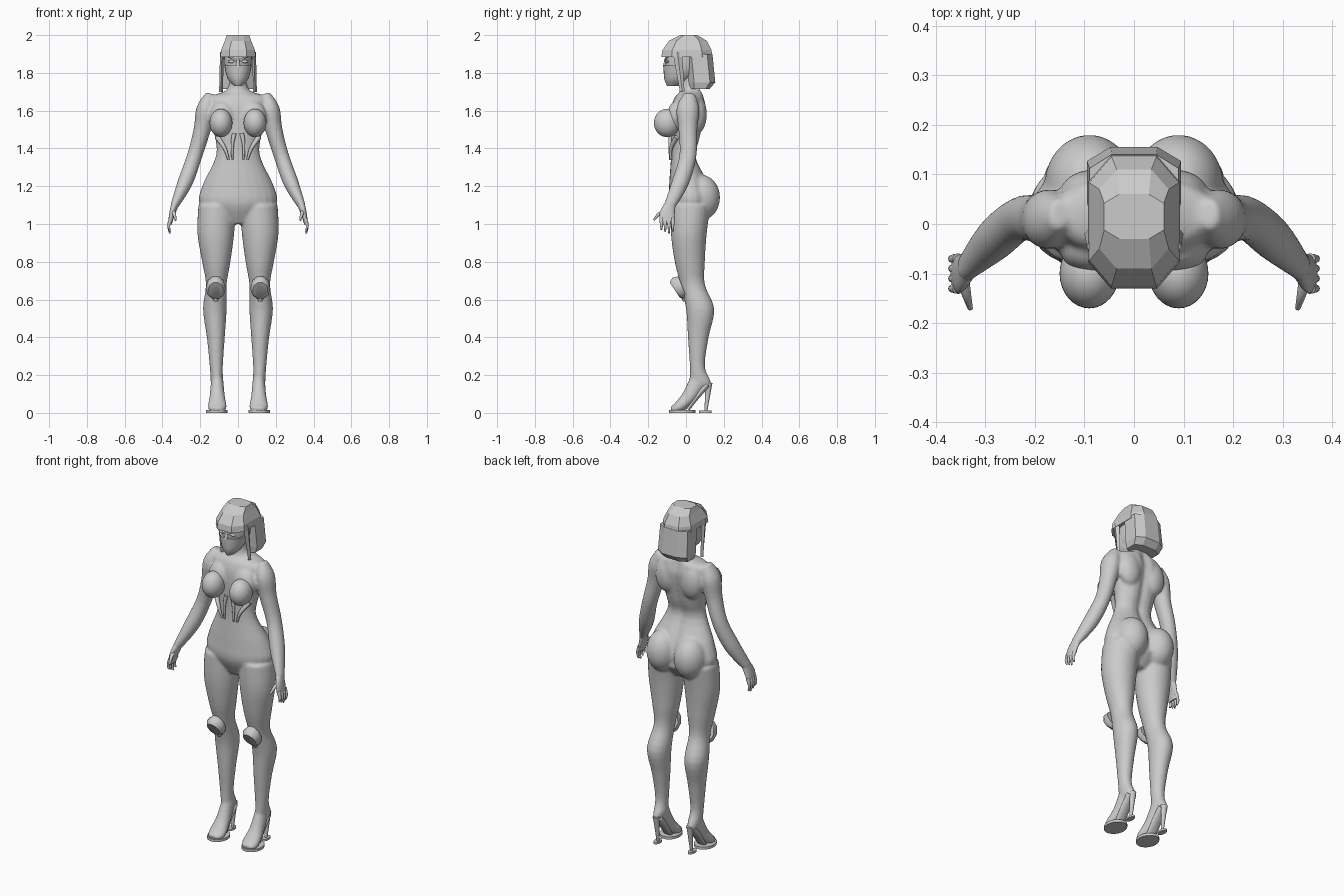
import bpy, bmesh
from math import sin, cos, pi, exp
from mathutils import Vector, Matrix

if "Cube" in bpy.data.objects:
    bpy.data.objects.remove(bpy.data.objects["Cube"])

colour = (.6, .6, .6, 1)
grey = bpy.data.materials.new("Plain grey")
grey.use_nodes = True
grey.diffuse_color = colour
grey.node_tree.nodes["Principled BSDF"].inputs["Base Color"].default_value = colour


def finish(bm, name, smooth=True):
    """Turn a bmesh into a named grey object."""
    bmesh.ops.recalc_face_normals(bm, faces=bm.faces)
    mesh = bpy.data.meshes.new(name)
    bm.to_mesh(mesh)
    bm.free()
    mesh.materials.append(grey)
    obj = bpy.data.objects.new(name, mesh)
    bpy.context.collection.objects.link(obj)
    if smooth:
        bpy.ops.object.select_all(action="DESELECT")
        obj.select_set(True)
        bpy.context.view_layer.objects.active = obj
        bpy.ops.object.shade_smooth_by_angle(angle=pi / 4)
    return obj


def blend(before, start, end, after, t):
    """Catmull-Rom value between start and end."""
    slope_in, slope_out = (end - before) / 2, (after - start) / 2
    ease = t * t * (3 - 2 * t)
    return (start + (end - start) * ease + slope_in * t * (1 - t) ** 2
            - slope_out * t * t * (1 - t))


def spline(rows, steps):
    """Insert smooth in-between rows."""
    padded = [rows[0], *rows, rows[-1]]
    path = []
    for quad in zip(padded, padded[1:], padded[2:], padded[3:]):
        for k in range(steps):
            path.append([blend(*column, k / steps) for column in zip(*quad)])
    return path + [rows[-1]]


def skin(bm, rings):
    """Bridge equal rings and cap both ends."""
    loops = [[bm.verts.new(point) for point in ring] for ring in rings]
    for low, high in zip(loops, loops[1:]):
        for i in range(len(low)):
            bm.faces.new((low[i - 1], low[i], high[i], high[i - 1]))
    bm.faces.new(loops[0])
    bm.faces.new(loops[-1])


def tube(bm, rows, side=1, steps=4, corners=24, level=False):
    """Elliptic tube through rows of x, y, z, half width, half depth."""
    path = spline(rows, steps)
    rings = []
    for i, (x, y, z, width, depth) in enumerate(path):
        across, along = Vector((1, 0, 0)), Vector((0, 1, 0))
        if not level:
            ahead, behind = path[min(i + 1, len(path) - 1)], path[max(i - 1, 0)]
            tangent = (Vector(ahead[:3]) - Vector(behind[:3])).normalized()
            across = (across - tangent * tangent.x).normalized()
            along = tangent.cross(across)
        ring = []
        for k in range(corners):
            angle = 2 * pi * k / corners
            point = Vector((x, y, z)) + across * width * cos(angle) + along * depth * sin(angle)
            ring.append((point.x * side, point.y, point.z))
        rings.append(ring)
    skin(bm, rings)


def stack(bm, rows, side=1, steps=4):
    """Level sections given as z, inner x, outer x, front y, back y."""
    tube(bm, [((inner + outer) / 2, (front + back) / 2, z, (outer - inner) / 2, (back - front) / 2)
              for z, inner, outer, front, back in rows], side, steps, level=True)


def centred(bm, rows):
    """Level sections given as z, half width, front y, back y."""
    stack(bm, [(z, -half, half, front, back) for z, half, front, back in rows])


def taper(bm, points, radius, side=1):
    """Round rod that thins towards its last point."""
    last = len(points) - 1
    sizes = [radius * (1 - .6 * i / last) for i in range(len(points))]
    tube(bm, [(*point, size, size) for point, size in zip(points, sizes)], side, corners=12)


def ball(bm, side, centre, size):
    place = Matrix.Translation((centre[0] * side, *centre[1:]))
    bmesh.ops.create_uvsphere(bm, u_segments=32, v_segments=20, radius=1,
                              matrix=place @ Matrix.Diagonal((*size, 1)))


def octagon(z, half, front, back):
    """Chamfered rectangle used for the faceted hair."""
    chamfer = (back - front) / 5
    edge = [(half / 2, front), (half, front + chamfer), (half, back - chamfer), (half / 2, back)]
    return [(x, y, z) for x, y in edge] + [(-x, y, z) for x, y in reversed(edge)]


# Body: torso, legs, feet and arms fused into one smooth skin
torso = [(1, .07, -.04, .07), (1.1, .2, -.09, .14), (1.2, .19, -.09, .13), (1.35, .12, -.08, .06),
         (1.45, .12, -.08, .08), (1.6, .16, -.08, .11), (1.67, .16, -.06, .1),
         (1.71, .06, -.03, .09), (1.8, .04, -.03, .06)]
leg = [(1.1, .01, .21, -.08, .13), (.95, .02, .215, -.08, .11), (.8, .04, .19, -.06, .1),
       (.68, .06, .17, -.03, .1), (.55, .06, .185, 0, .15), (.4, .07, .165, .01, .12),
       (.25, .08, .15, .02, .1), (.17, .08, .145, .02, .13), (.14, .09, .14, .03, .13)]
foot = [(.11, .08, .2, .03, .05), (.11, .02, .09, .04, .04), (.11, -.04, .03, .05, .03),
        (.11, -.08, .02, .03, .015)]
arm = [(.15, .02, 1.69, .02, .03), (.17, .01, 1.61, .05, .06), (.19, .01, 1.5, .045, .05),
       (.23, .01, 1.36, .04, .045), (.28, -.03, 1.22, .04, .045), (.34, -.09, 1.09, .02, .03)]

bm = bmesh.new()
centred(bm, torso)
for vert in bm.verts:  # spine groove
    if vert.co.y > 0 and vert.co.z > 1.1:
        vert.co.y -= .02 * exp(-(vert.co.x / .03) ** 2)
for side in (1, -1):
    stack(bm, leg, side)
    tube(bm, foot, side)
    tube(bm, arm, side)
    ball(bm, side, (.09, .08, 1.14), (.09, .1, .12))    # buttock
    ball(bm, side, (.08, -.05, 1.57), (.07, .05, .08))  # upper chest
    ball(bm, side, (.08, .06, 1.58), (.07, .05, .1))    # shoulder blade
body = finish(bm, "body", False)
fuse = body.modifiers.new("Fuse", "REMESH")
fuse.mode = "VOXEL"
fuse.voxel_size = .008
fuse.use_smooth_shade = True
relax = body.modifiers.new("Relax", "SMOOTH")
relax.iterations = 5

for name, side in (("left", 1), ("right", -1)):
    # Hand with four fingers and a thumb
    bm = bmesh.new()
    tube(bm, [(.335, -.085, 1.1, .02, .03), (.35, -.1, 1.05, .015, .04), (.36, -.1, 1, .01, .035)], side)
    for i in range(4):
        y = -.13 + .02 * i
        tip = .95 + .01 * abs(i - 2)
        taper(bm, [(.355, y, 1.03), (.367, y, .99), (.36, y, tip)], .011, side)
    taper(bm, [(.345, -.11, 1.07), (.337, -.145, 1.05), (.33, -.17, 1.02)], .013, side)
    finish(bm, name + "_hand")

    # Rounded chest cup
    bm = bmesh.new()
    ball(bm, side, (.09, -.1, 1.535), (.06, .07, .075))
    finish(bm, name + "_chest_cup")

    # Raised ribs on the belly
    bm = bmesh.new()
    taper(bm, [(.11, -.05, 1.46), (.07, -.08, 1.4), (.05, -.08, 1.34)], .014, side)
    taper(bm, [(.02, -.08, 1.48), (.03, -.085, 1.42), (.03, -.085, 1.34)], .012, side)
    finish(bm, name + "_belly_ribs")

    # Knee pad: tilted bevelled plate with a small point below
    bm = bmesh.new()
    tube(bm, [(.118, -.06, .65, .04, .05), (.118, -.045, .66, .053, .065), (.118, -.02, .67, .05, .06)],
         side, steps=1, corners=10)
    taper(bm, [(.118, -.01, .63), (.118, -.005, .59)], .025, side)
    finish(bm, name + "_knee_pad")

    # Shoe sole, arch, slender heel and heel tip
    bm = bmesh.new()
    stack(bm, [(z, .055, .17, -.09, .05) for z in (0, .015)], side, steps=1)
    tube(bm, [(.11, .01, .02, .03, .01), (.11, .06, .09, .03, .015), (.11, .11, .15, .03, .02)], side)
    taper(bm, [(.11, .12, .16), (.11, .115, .1), (.11, .105, .01)], .02, side)
    stack(bm, [(z, .095, .13, .07, .135) for z in (0, .012)], side, steps=1)
    finish(bm, name + "_shoe")

    # Angular side lock framing the face
    bm = bmesh.new()
    tube(bm, [(.085, -.045, 1.91, .01, .025), (.09, -.02, 1.7, .01, .012)], side, steps=1, corners=4)
    finish(bm, name + "_side_lock", False)

    # Eye and slanted brow
    bm = bmesh.new()
    ball(bm, side, (.034, -.1, 1.86), (.02, .008, .008))
    taper(bm, [(.01, -.11, 1.865), (.035, -.105, 1.88), (.065, -.08, 1.89)], .006, side)
    finish(bm, name + "_eye")

# Band between the chest cups
bm = bmesh.new()
tube(bm, [(x, -.1, 1.55, .004, .006) for x in (-.05, 0, .05)], level=False)
finish(bm, "chest_band")

# Head with nose, and the mask over the lower face
bm = bmesh.new()
centred(bm, [(1.74, .02, -.09, -.03), (1.77, .05, -.1, .03), (1.83, .07, -.11, .08),
             (1.93, .07, -.1, .1), (1.96, .04, -.04, .06)])
taper(bm, [(0, -.11, 1.83), (0, -.105, 1.88)], .013)
finish(bm, "head")
bm = bmesh.new()
centred(bm, [(1.73, .02, -.1, -.03), (1.77, .055, -.115, .02), (1.84, .073, -.12, .03)])
finish(bm, "face_mask")

# Faceted bob: crown over the whole head, long mass behind
bm = bmesh.new()
skin(bm, [octagon(2, .06, -.03, .06), octagon(1.97, .07, -.09, .11),
          octagon(1.92, .09, -.125, .135), octagon(1.885, .093, -.13, .14)])
finish(bm, "hair_crown", False)
bm = bmesh.new()
skin(bm, [octagon(1.9, .09, 0, .14), octagon(1.75, .095, .015, .155), octagon(1.715, .085, .02, .125)])
finish(bm, "hair_back", False)
